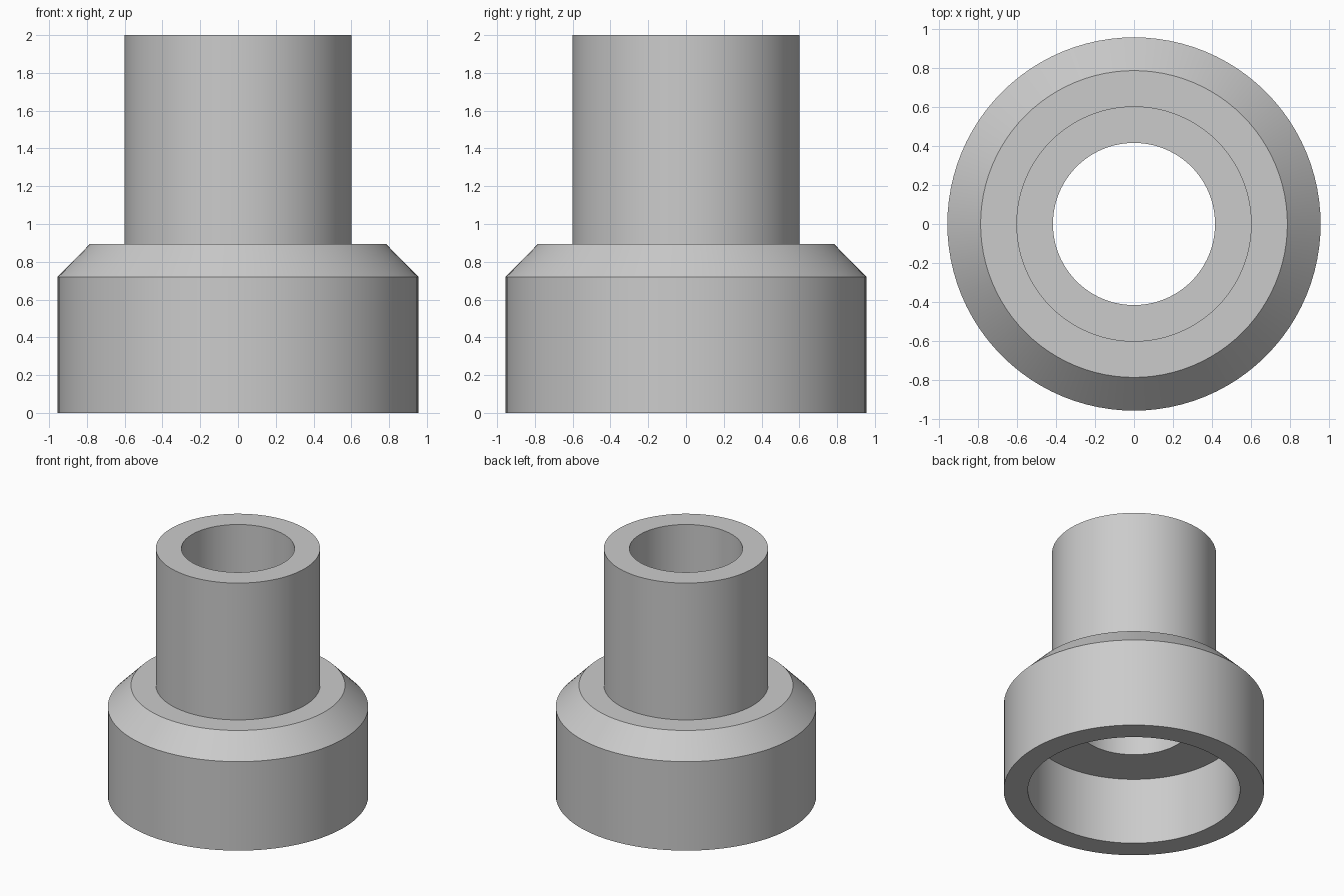
import bpy
import bmesh
from math import radians, tau
from mathutils import Vector

cube = bpy.data.objects.get("Cube")
if cube:
    bpy.data.objects.remove(cube, do_unlink=True)

SEGMENTS = 96
BORE, TUBE, SOCKET, COLLAR = 0.415, 0.602, 0.778, 0.955
SHOULDER = 0.785          # radius where the chamfer meets the flat shoulder

# Plain grey material
grey = bpy.data.materials.new("plain grey")
grey.use_nodes = True
colour = (0.6, 0.6, 0.6, 1)
grey.diffuse_color = colour
grey.node_tree.nodes["Principled BSDF"].inputs["Base Color"].default_value = colour


def lathe(name, profile, material):
    """Spin a closed (radius, height) profile around the z axis."""
    bm = bmesh.new()
    verts = [bm.verts.new((r, 0, z)) for r, z in profile]
    edges = [bm.edges.new((v, verts[i - 1])) for i, v in enumerate(verts)]
    bmesh.ops.spin(bm, geom=verts + edges, cent=Vector(), axis=(0, 0, 1),
                   angle=tau, steps=SEGMENTS, use_merge=True)
    bmesh.ops.remove_doubles(bm, verts=bm.verts, dist=0.0001)
    bmesh.ops.recalc_face_normals(bm, faces=bm.faces)
    mesh = bpy.data.meshes.new(name)
    bm.to_mesh(mesh)
    bm.free()
    mesh.materials.append(material)
    obj = bpy.data.objects.new(name, mesh)
    bpy.context.collection.objects.link(obj)
    bpy.ops.object.select_all(action="DESELECT")
    obj.select_set(True)
    bpy.context.view_layer.objects.active = obj
    bpy.ops.object.shade_smooth_by_angle(angle=radians(30))
    return obj


# Chamfered collar with a wide socket below, and a narrow tube bored through
lathe("stepped_pipe_reducer", [
    (SOCKET, 0), (COLLAR, 0), (COLLAR, 0.72),       # collar wall
    (SHOULDER, 0.893), (TUBE, 0.893),               # chamfer and shoulder
    (TUBE, 2), (BORE, 2),                           # tube and rim
    (BORE, 0.54), (SOCKET, 0.54),                   # bore and socket ceiling
], grey)
